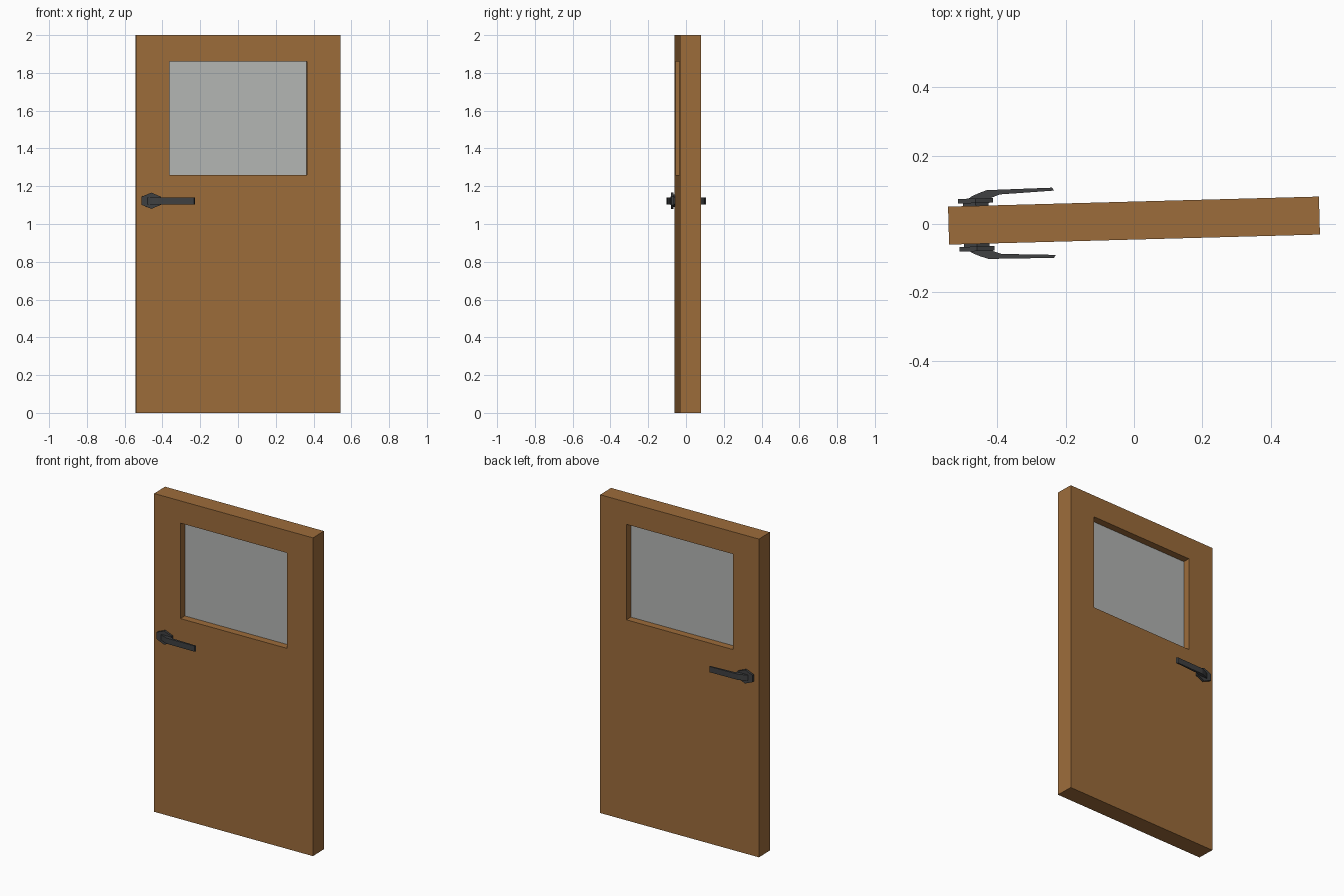
import bpy, bmesh, math
from mathutils import Matrix

if "Cube" in bpy.data.objects:
    bpy.data.objects.remove(bpy.data.objects["Cube"])

# whole door is turned slightly about the vertical axis
PLACE = Matrix.Translation((0, 0.01, 0)) @ Matrix.Rotation(math.radians(1.55), 4, 'Z')
HALF = 0.0555  # half thickness of the door


def material(name, rgb):
    m = bpy.data.materials.new(name)
    m.diffuse_color = (*rgb, 1)
    m.use_nodes = True
    m.node_tree.nodes["Principled BSDF"].inputs["Base Color"].default_value = m.diffuse_color
    return m


wood = material("brown_wood", (0.335, 0.150, 0.043))
glass = material("grey_glass", (0.46, 0.47, 0.46))
metal = material("dark_metal", (0.05, 0.052, 0.054))


def finish(bm, name, mat):
    bmesh.ops.recalc_face_normals(bm, faces=bm.faces)
    me = bpy.data.meshes.new(name)
    bm.to_mesh(me)
    bm.free()
    me.materials.append(mat)
    ob = bpy.data.objects.new(name, me)
    ob.matrix_world = PLACE
    bpy.context.collection.objects.link(ob)
    return ob


def prism(bm, points, direction):
    """Extrude a closed outline of 3D points along a direction."""
    face = bm.faces.new([bm.verts.new(p) for p in points])
    ext = bmesh.ops.extrude_face_region(bm, geom=[face])
    bmesh.ops.translate(bm, vec=direction,
                        verts=[g for g in ext["geom"] if isinstance(g, bmesh.types.BMVert)])


def rect(x, z0, z1):
    return [(-x, z0), (x, z0), (x, z1), (-x, z1)]


# door slab with a window opening
OUTER, INNER = rect(0.542, 0, 2), rect(0.363, 1.26, 1.86)
bm = bmesh.new()
rings = [[bm.verts.new((x, y, z)) for x, z in loop]
         for loop, y in ((OUTER, -HALF), (OUTER, HALF), (INNER, HALF), (INNER, -HALF))]
for a, b in zip(rings, rings[1:] + rings[:1]):
    for i in range(4):
        j = (i + 1) % 4
        bm.faces.new((a[i], a[j], b[j], b[i]))
finish(bm, "door_slab", wood)

# window pane, recessed from both faces
bm = bmesh.new()
prism(bm, [(x, -0.011, z) for x, z in INNER], (0, 0.022, 0))
finish(bm, "window_pane", glass)

# lever handles: stepped six-sided rose and bent lever, mirrored front to back
LEVER = [(-0.485, 0.074), (-0.475, 0.082), (-0.455, 0.091), (-0.428, 0.1005),
         (-0.2365, 0.1026), (-0.231, 0.094), (-0.39, 0.087), (-0.42, 0.076)]
CX, CZ = -0.461, 1.123


def hexagon(rx, rz, y):
    return [(CX + rx * math.sin(i * math.pi / 3) / math.sin(math.pi / 3), y,
             CZ + rz * math.cos(i * math.pi / 3)) for i in range(6)]


for side, label in ((-1, "front"), (1, "back")):
    bm = bmesh.new()
    prism(bm, hexagon(0.037, 0.032, side * (HALF - 0.002)), (0, side * 0.011, 0))
    prism(bm, hexagon(0.051, 0.043, side * 0.0635), (0, side * 0.0135, 0))
    finish(bm, label + "_handle_rose", metal)
    bm = bmesh.new()
    prism(bm, [(x, side * d, 1.103) for x, d in LEVER], (0, 0, 0.036))
    finish(bm, label + "_handle_lever", metal)
